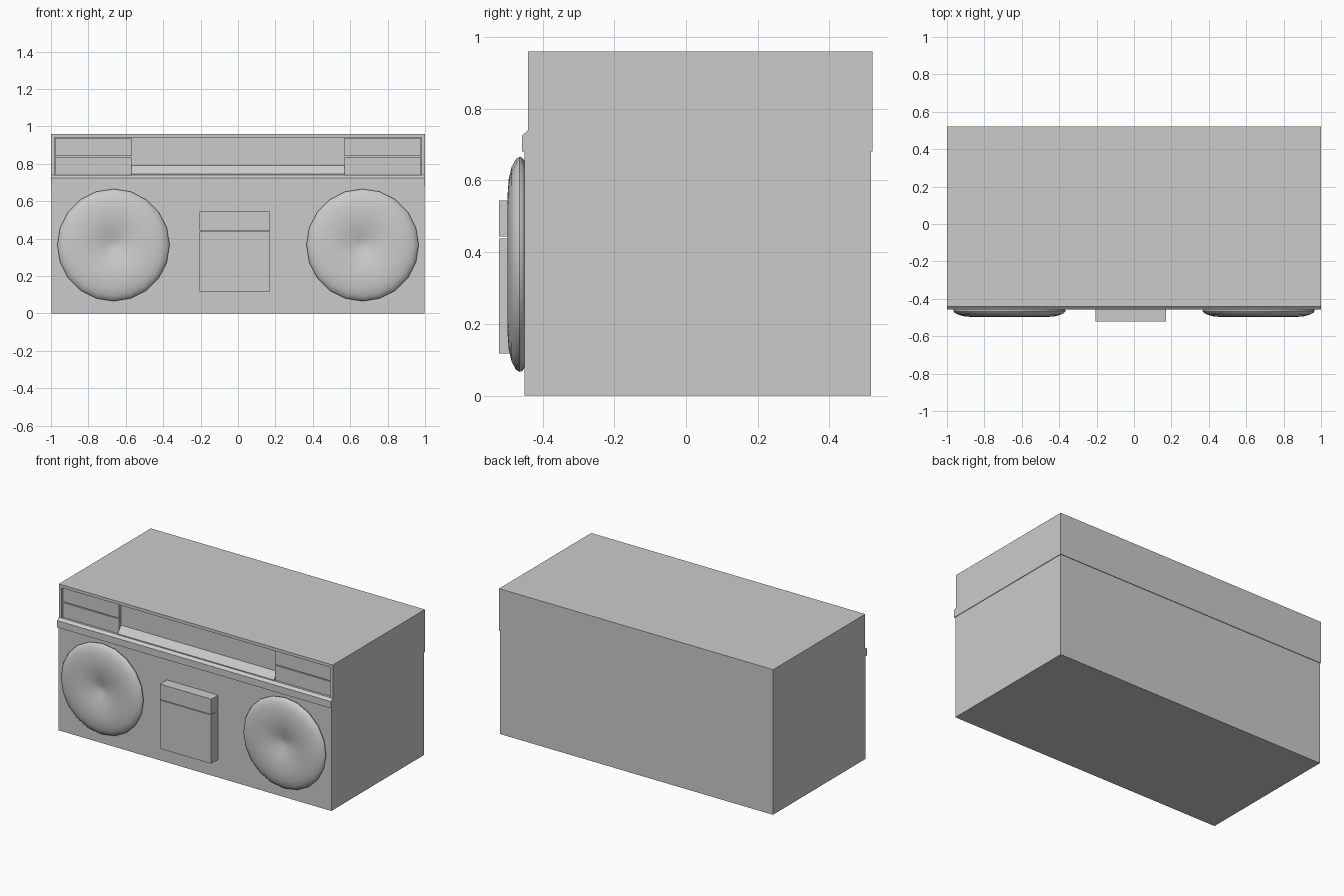
import bpy, bmesh, math

if "Cube" in bpy.data.objects:
    bpy.data.objects.remove(bpy.data.objects["Cube"])


def finish(name, bm):
    bmesh.ops.recalc_face_normals(bm, faces=bm.faces)
    me = bpy.data.meshes.new(name)
    bm.to_mesh(me)
    bm.free()
    ob = bpy.data.objects.new(name, me)
    bpy.context.collection.objects.link(ob)
    return ob


def prism(name, outline, lo, hi, axis):
    """Extrude a (y, z) outline along X, or an (x, z) outline along Y."""
    bm = bmesh.new()
    rings = []
    for d in (lo, hi):
        rings.append([bm.verts.new((d, a, z) if axis == 'X' else (a, d, z))
                      for a, z in outline])
    bm.faces.new(rings[0])
    bm.faces.new(rings[1][::-1])
    n = len(outline)
    for i in range(n):
        j = (i + 1) % n
        bm.faces.new((rings[0][i], rings[0][j], rings[1][j], rings[1][i]))
    return finish(name, bm)


def box(name, x, y, z):
    return prism(name, [(x[0], z[0]), (x[1], z[0]), (x[1], z[1]), (x[0], z[1])],
                 y[0], y[1], 'Y')


def cut(ob, cutter):
    cutter.hide_render = True
    mod = ob.modifiers.new("cut", 'BOOLEAN')
    mod.operation = 'DIFFERENCE'
    mod.solver = 'EXACT'
    mod.object = cutter
    bpy.context.view_layer.objects.active = ob
    bpy.ops.object.modifier_apply(modifier=mod.name)
    bpy.data.objects.remove(cutter)


def lathe(name, profile, cx, cz, sides):
    """Spin an (r, y) profile about a front-to-back axis."""
    bm = bmesh.new()
    rings = []
    for r, y in profile:
        rings.append([bm.verts.new((cx + r * math.sin(2 * math.pi * k / sides), y,
                                    cz + r * math.cos(2 * math.pi * k / sides)))
                      for k in range(sides)])
    for a, b in zip(rings, rings[1:]):
        for k in range(sides):
            m = (k + 1) % sides
            bm.faces.new((a[k], a[m], b[m], b[k]))
    bm.faces.new(rings[0])
    bmesh.ops.remove_doubles(bm, verts=bm.verts, dist=1e-5)
    ob = finish(name, bm)
    bpy.ops.object.select_all(action='DESELECT')
    ob.select_set(True)
    bpy.context.view_layer.objects.active = ob
    bpy.ops.object.shade_smooth_by_angle(angle=math.radians(50))
    return ob


# Lower cabinet, slightly narrower than the lid section
box("lower_cabinet", (-0.996, 0.996), (-0.45, 0.516), (0, 0.685))

# Upper cabinet with overhanging lip and chamfer on the front
upper = prism("upper_cabinet", [(-0.457, 0.68), (0.52, 0.68), (0.52, 0.96),
                                (-0.44, 0.96), (-0.44, 0.74), (-0.457, 0.725)],
              -1, 1, 'X')
FLOOR = -0.405
cut(upper, prism("recess_cutter",
                 [(-0.98, 0.74), (-0.57, 0.74), (-0.57, 0.79), (0.57, 0.79),
                  (0.57, 0.74), (0.98, 0.74), (0.98, 0.94), (-0.98, 0.94)],
                 -0.6, FLOOR, 'Y'))
cut(upper, prism("slope_cutter", [(-0.473, 0.705), (FLOOR, 0.79),
                                  (-0.42, 0.90), (-0.55, 0.90), (-0.55, 0.705)],
                 -0.57, 0.57, 'X'))

# Control panels and speakers, mirrored left and right
speaker_profile = [(0.285, -0.448), (0.297, -0.456), (0.30, -0.464), (0.294, -0.474),
                   (0.272, -0.486), (0.24, -0.494), (0.195, -0.4975), (0.15, -0.496),
                   (0.105, -0.489), (0.06, -0.478), (0.025, -0.468), (0, -0.464)]
for side, s in (("left", -1), ("right", 1)):
    xs = sorted((s * 0.57, s * 0.979))
    box("upper_panel_" + side, xs, (-0.425, FLOOR + 0.002), (0.843, 0.939))
    box("lower_panel_" + side, xs, (-0.425, FLOOR + 0.002), (0.738, 0.837))
    lathe("speaker_" + side, speaker_profile, s * 0.666, 0.366, 20)

# Tape deck door and the key strip above it
box("tape_door", (-0.205, 0.17), (-0.522, -0.445), (0.118, 0.438))
box("tape_keys", (-0.205, 0.17), (-0.522, -0.445), (0.443, 0.544))
